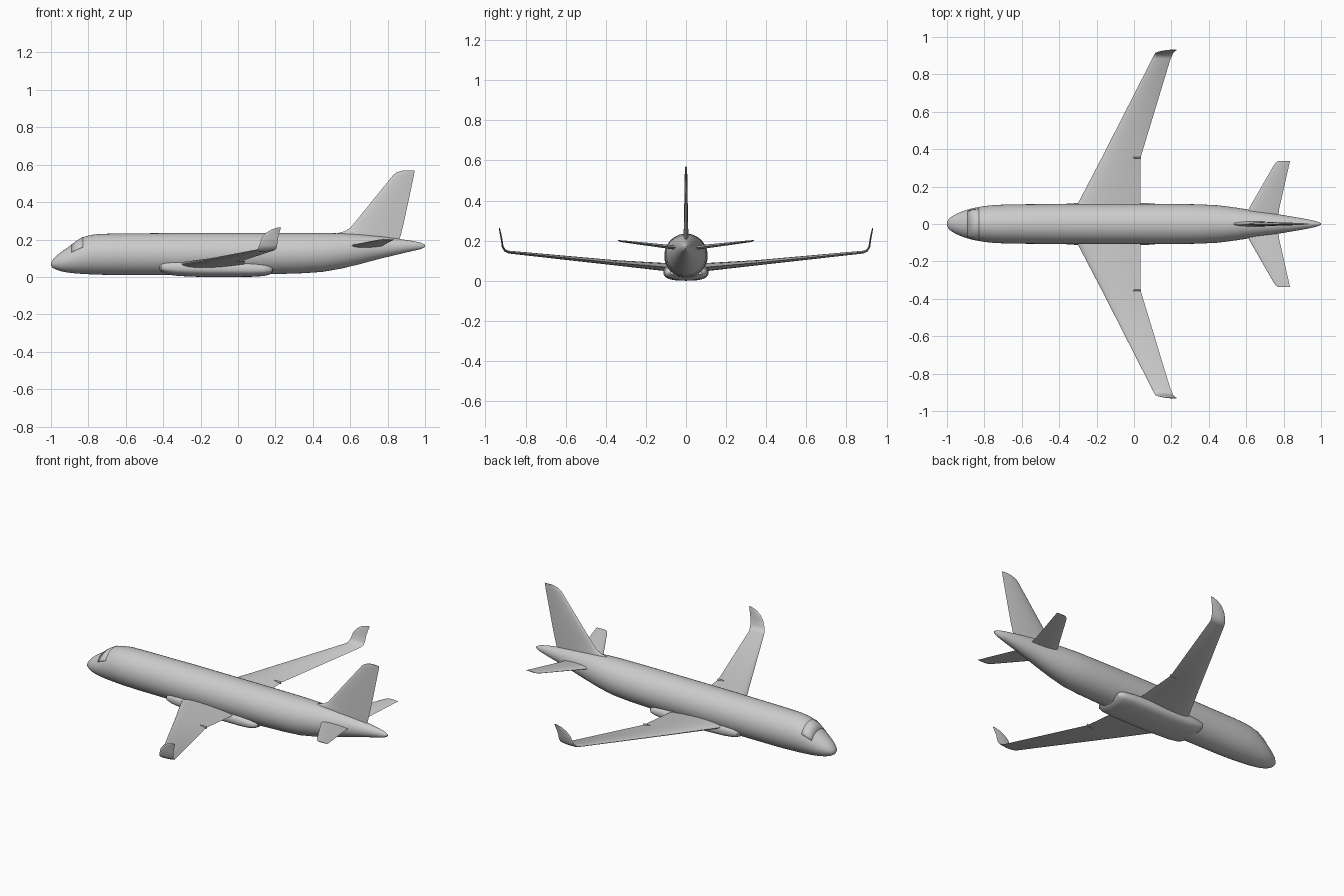
import bpy, bmesh, math
from mathutils import Vector

cube = bpy.data.objects.get("Cube")
if cube:
    bpy.data.objects.remove(cube, do_unlink=True)

grey = bpy.data.materials.new("light_grey")
grey.use_nodes = True
colour = (0.6, 0.6, 0.6, 1)
grey.diffuse_color = colour
grey.node_tree.nodes["Principled BSDF"].inputs["Base Color"].default_value = colour


def loft(name, rings, mirror=False, closed=True, angle=40):
    """Skin a list of equal-length rings; closed rings also get end caps."""
    bm = bmesh.new()
    rows = [[bm.verts.new(p) for p in ring] for ring in rings]
    n = len(rows[0])
    for a, b in zip(rows, rows[1:]):
        for i in range(n if closed else n - 1):
            j = (i + 1) % n
            bm.faces.new((a[i], a[j], b[j], b[i]))
    if closed:
        bm.faces.new(rows[0])
        bm.faces.new(rows[-1])
    if mirror:
        half = bm.verts[:] + bm.edges[:] + bm.faces[:]
        copy = bmesh.ops.duplicate(bm, geom=half)["geom"]
        for v in copy:
            if isinstance(v, bmesh.types.BMVert):
                v.co.y *= -1
    bmesh.ops.recalc_face_normals(bm, faces=bm.faces)
    mesh = bpy.data.meshes.new(name)
    bm.to_mesh(mesh)
    bm.free()
    mesh.materials.append(grey)
    obj = bpy.data.objects.new(name, mesh)
    bpy.context.collection.objects.link(obj)
    bpy.ops.object.select_all(action='DESELECT')
    obj.select_set(True)
    bpy.context.view_layer.objects.active = obj
    bpy.ops.object.shade_smooth_by_angle(angle=math.radians(angle))
    return obj


def oval(x, low, high, half_width, power=1.0, sides=40):
    """Cross-section across x; a power below one squares it off."""
    ring = []
    for i in range(sides):
        a = math.tau * i / sides
        c, s = math.cos(a), math.sin(a)
        ring.append((x, half_width * math.copysign(abs(c) ** power, c),
                     (low + high) / 2 + (high - low) / 2 * math.copysign(abs(s) ** power, s)))
    return ring


def airfoil(x, y, z, chord, thick, tilt=0):
    """Streamlined section starting at its leading edge; tilt turns it about x."""
    ring = []
    t = math.radians(tilt)
    for i in range(20):
        a = math.tau * i / 20
        u = (1 - math.cos(a)) / 2
        h = 1.3 * thick * math.sin(a) * (1 - u) ** 0.5
        ring.append((x + u * chord, y - h * math.sin(t), z + h * math.cos(t)))
    return ring


# Fuselage: station, bottom, top, half width
stations = [
    (-1.0, .062, .076, .008), (-.992, .05, .09, .025), (-.975, .04, .11, .04),
    (-.95, .031, .13, .054), (-.92, .025, .151, .067), (-.89, .021, .172, .077),
    (-.86, .018, .194, .085), (-.83, .016, .212, .091), (-.79, .014, .224, .097),
    (-.74, .012, .23, .102), (-.65, .01, .232, .105), (-.3, .01, .235, .108),
    (.2, .015, .235, .108), (.35, .02, .235, .105), (.45, .027, .235, .1),
    (.55, .044, .233, .087), (.65, .068, .228, .071), (.75, .095, .218, .055),
    (.85, .119, .205, .039), (.93, .138, .193, .025), (.975, .148, .184, .014),
    (1.0, .16, .172, .004)]
loft("fuselage", [oval(*s) for s in stations])

# Windshield: thin panel hugging the upper nose
panel = []
for x, low, high, w in stations[5:8]:
    ring = oval(x, low - .002, high + .002, w + .002)
    panel.append(ring[3:18])
windshield = loft("windshield", panel, closed=False)
rim = windshield.modifiers.new("thickness", 'SOLIDIFY')
rim.thickness = .004

# Belly fairing around the wing root
loft("belly_fairing", [oval(*s, power=.75) for s in [
    (-.42, .04, .07, .085), (-.41, .025, .082, .1), (-.38, .013, .092, .107),
    (-.32, .005, .096, .111), (-.2, 0, .096, .113), (-.05, 0, .09, .113),
    (.08, .001, .083, .111), (.14, .005, .075, .106), (.17, .013, .065, .097),
    (.185, .028, .05, .08)]])

# Main wings, bending up into winglets
loft("wings", [airfoil(*s) for s in [
    (-.335, .05, .064, .37, .022), (-.30, .11, .069, .335, .02),
    (-.172, .355, .09, .207, .013), (.098, .885, .143, .098, .007, 5),
    (.107, .903, .152, .098, .006, 35), (.114, .914, .17, .095, .005, 65),
    (.128, .92, .21, .086, .004, 80), (.15, .925, .236, .071, .004, 80),
    (.18, .929, .254, .047, .003, 80), (.213, .931, .264, .016, .002, 80)]],
    mirror=True)

# Small fairings at the flap break
loft("flap_fairings", [oval(x, .083, .099, .004) for x in (-.005, .037)])
flap = bpy.data.objects["flap_fairings"]
for v in flap.data.vertices:
    v.co.y += .355
mod = flap.modifiers.new("other_side", 'MIRROR')
mod.use_axis = (False, True, False)

# Tailplanes
loft("tailplanes", [airfoil(*s) for s in [
    (.57, .01, .16, .2, .012), (.61, .075, .168, .165, .01),
    (.745, .31, .196, .083, .005), (.757, .327, .198, .075, .004),
    (.772, .338, .2, .062, .002)]], mirror=True)

# Tail fin with its swept dorsal fillet
loft("tail_fin", [airfoil(*s, tilt=90) for s in [
    (.5, 0, .19, .36, .014), (.53, 0, .234, .343, .013),
    (.57, 0, .244, .305, .012), (.6, 0, .262, .28, .011),
    (.64, 0, .31, .251, .01), (.83, 0, .545, .111, .006),
    (.85, 0, .56, .093, .005), (.885, 0, .57, .06, .003)]])
